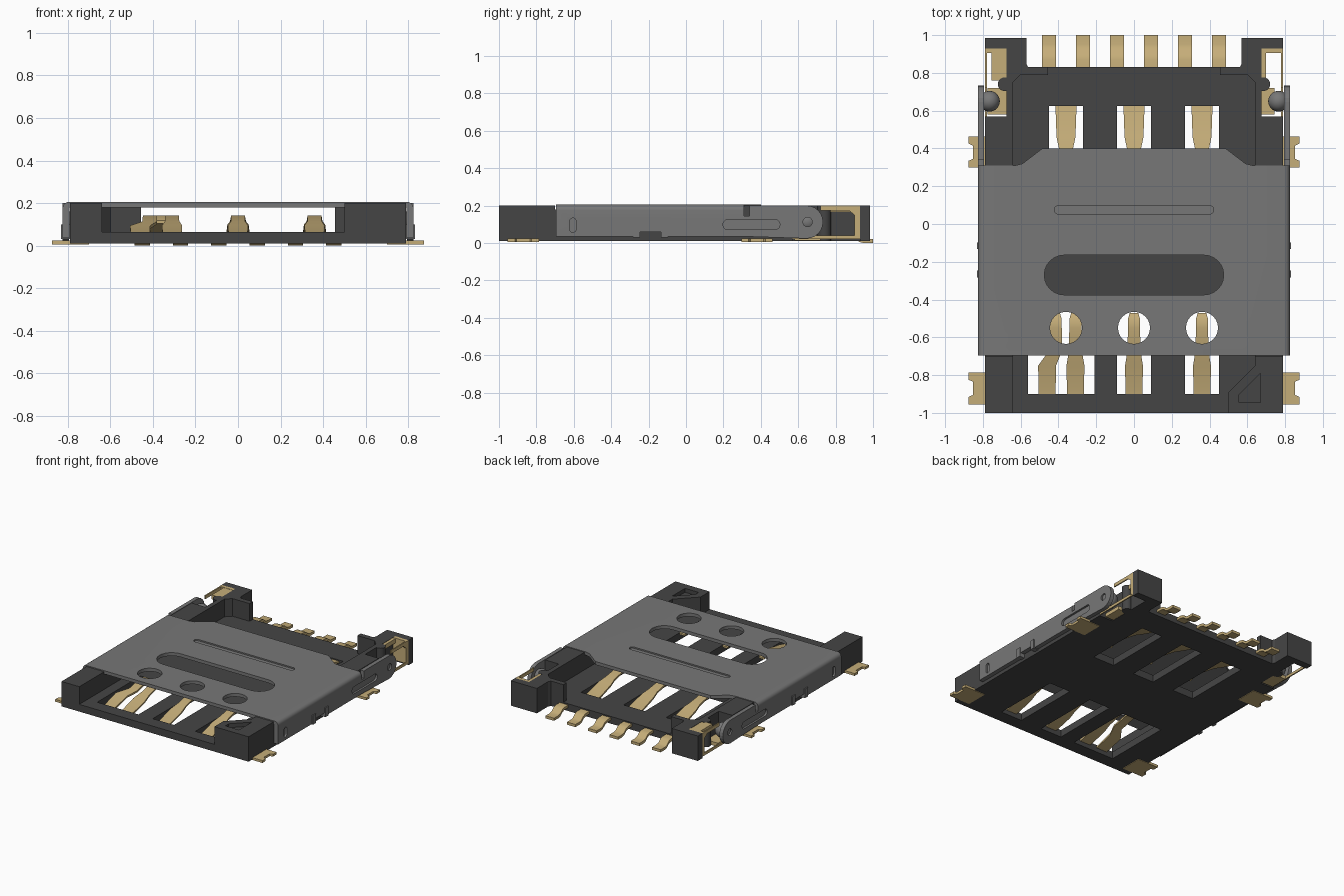
import bpy, bmesh, math
from mathutils import Vector

if "Cube" in bpy.data.objects:
    bpy.data.objects.remove(bpy.data.objects["Cube"])


def material(name, rgb):
    m = bpy.data.materials.new(name)
    m.diffuse_color = (*rgb, 1)
    m.use_nodes = True
    b = m.node_tree.nodes["Principled BSDF"]
    b.inputs["Base Color"].default_value = (*rgb, 1)
    b.inputs["Roughness"].default_value = 0.6
    return m


DARK = material("black plastic", (0.06, 0.06, 0.06))
GREY = material("grey steel", (0.185, 0.185, 0.185))
GOLD = material("gold plating", (0.56, 0.42, 0.19))


def finish(name, bm, mat):
    bmesh.ops.recalc_face_normals(bm, faces=bm.faces)
    me = bpy.data.meshes.new(name)
    bm.to_mesh(me)
    bm.free()
    ob = bpy.data.objects.new(name, me)
    bpy.context.collection.objects.link(ob)
    me.materials.append(mat)
    return ob


def prism(name, pts, lo, hi, mat, plane="xy", side=1):
    """Extrude a 2D outline along the axis normal to its plane; side=-1 mirrors it in x."""
    place = {"xy": lambda a, b, d: (side * a, b, d),
             "xz": lambda a, b, d: (side * a, d, b),
             "yz": lambda a, b, d: (side * d, a, b)}[plane]
    bm = bmesh.new()
    face = bm.faces.new([bm.verts.new(place(a, b, lo)) for a, b in pts])
    ext = bmesh.ops.extrude_face_region(bm, geom=[face])["geom"]
    shift = Vector(place(0, 0, hi - lo))
    bmesh.ops.translate(bm, vec=shift, verts=[g for g in ext if isinstance(g, bmesh.types.BMVert)])
    return finish(name, bm, mat)


def rect(x0, x1, y0, y1):
    return [(x0, y0), (x1, y0), (x1, y1), (x0, y1)]


def capsule(cx, cy, half, r, n=12):
    """Outline with round ends, long along the first axis; half=0 gives a circle."""
    pts = []
    for s, start in ((1, -90), (-1, 90)):
        for i in range(n + 1):
            if half == 0 and i == n:
                continue
            a = math.radians(start + 180 * i / n)
            pts.append((cx + s * half + r * math.cos(a), cy + r * math.sin(a)))
    return pts


def cut(ob, cutters):
    for c in cutters:
        m = ob.modifiers.new("cut", "BOOLEAN")
        m.operation, m.solver, m.object = "DIFFERENCE", "EXACT", c
    dg = bpy.context.evaluated_depsgraph_get()
    me = bpy.data.meshes.new_from_object(ob.evaluated_get(dg))
    ob.modifiers.clear()
    ob.data = me
    for c in cutters:
        bpy.data.objects.remove(c)


def ribbon(name, path, t, mat):
    """Bent flat strip through (x, y, z, width) stations."""
    bm = bmesh.new()
    rings = [[bm.verts.new(p) for p in ((x - w / 2, y, z), (x + w / 2, y, z),
                                        (x + w / 2, y, z + t), (x - w / 2, y, z + t))]
             for x, y, z, w in path]
    for a, b in zip(rings, rings[1:]):
        for i in range(4):
            j = (i + 1) % 4
            bm.faces.new((a[i], a[j], b[j], b[i]))
    bm.faces.new(rings[0])
    bm.faces.new(rings[-1])
    return finish(name, bm, mat)


def smooth(ob):
    bpy.ops.object.select_all(action="DESELECT")
    ob.select_set(True)
    bpy.context.view_layer.objects.active = ob
    bpy.ops.object.shade_smooth_by_angle(angle=math.radians(35))


# Tray floor with contact windows
floor = prism("tray_floor", rect(-0.64, 0.64, -1, 0.83), 0.01, 0.065, DARK)
windows = [rect(-0.56, -0.21, -0.9, -0.375)]
windows += [rect(x - 0.09, x + 0.09, -0.9, -0.375) for x in (0, 0.36)]
windows += [rect(x - 0.09, x + 0.09, 0.1, 0.625) for x in (-0.36, 0, 0.36)]
cut(floor, [prism("window_cutter", w, -0.1, 0.2, DARK) for w in windows])

# Plastic walls, rear towers and front corner blocks
rear = [(0.455, 0.83), (0.56, 0.83), (0.57, 0.85), (0.57, 0.985), (0.79, 0.985), (0.79, 0.93),
        (0.675, 0.93), (0.675, 0.57), (0.79, 0.57), (0.79, 0.31), (0.64, 0.31), (0.64, 0.75),
        (0.6, 0.79), (0.455, 0.79)]
for s, label in ((1, "left"), (-1, "right")):
    prism(label + "_rear_wall", rear, 0.01, 0.2, DARK, side=s)
    prism(label + "_side_wall", rect(0.64, 0.79, -0.7, 0.31), 0.01, 0.18, DARK, side=s)
    smooth(prism(label + "_rear_post", capsule(0.685, 0.74, 0, 0.036), 0.01, 0.2, DARK, side=s))
prism("right_front_block", rect(-0.79, -0.64, -1, -0.7), 0.01, 0.2, DARK)
corner = prism("left_front_block", [(0.5, -1), (0.79, -1), (0.79, -0.7), (0.64, -0.7),
                                    (0.64, -0.75), (0.5, -0.89)], 0.01, 0.2, DARK)
cut(corner, [prism("marker_cutter", [(0.555, -0.945), (0.67, -0.945), (0.67, -0.79), (0.555, -0.905)],
                   0.17, 0.3, DARK)])

# Folded steel cover: rounded channel section, then openings
arc = [(0.795 + 0.03 * math.cos(a), 0.175 + 0.03 * math.sin(a))
       for a in (math.radians(15 * i) for i in range(7))]
half = [(0.825, 0.035)] + arc
inner = [(0.792, 0.18), (0.792, 0.035)]
section = half + [(-x, z) for x, z in reversed(half)] + [(-x, z) for x, z in reversed(inner)] + inner
cover = prism("steel_cover", section, -0.695, 0.4, GREY, "xz")
tools = [prism("slot_cutter", capsule(0, -0.27, 0.37, 0.105), 0.1, 0.3, GREY),
         prism("rib_cutter", capsule(0, 0.075, 0.4, 0.022), 0.195, 0.3, GREY)]
tools += [prism("hole_cutter", capsule(x, -0.55, 0, 0.085), 0.1, 0.3, GREY) for x in (-0.36, 0, 0.36)]
for s in (1, -1):
    tools.append(prism("rear_corner_cutter", [(0.47, 0.41), (0.485, 0.4), (0.59, 0.32), (0.63, 0.31),
                                              (0.9, 0.31), (0.9, 0.41)], -0.1, 0.3, GREY, side=s))
    tools.append(prism("latch_cutter", rect(-0.28, -0.1, 0, 0.06), 0.7, 0.9, GREY, "yz", s))
    tools.append(prism("oval_cutter", [(z - 0.7, y) for z, y in
                                       [(b, a) for a, b in capsule(0.095, 0.095, 0.02, 0.018)]],
                       0.81, 0.9, GREY, "yz", s))
    tools.append(prism("groove_cutter", capsule(0.35, 0.098, 0.125, 0.027), 0.81, 0.9, GREY, "yz", s))
cut(cover, tools)
smooth(cover)

# Detent arms, latch hooks and bosses on both sides
tip = [(0.645 + 0.088 * math.cos(a), 0.112 + 0.088 * math.sin(a))
       for a in (math.radians(-90 + 15 * i) for i in range(13))]
for s, label in ((1, "left"), (-1, "right")):
    arm = prism(label + "_detent_arm", [(0.31, 0.035)] + tip + [(0.34, 0.2), (0.34, 0.145), (0.31, 0.145)],
                0.795, 0.825, GREY, "yz", s)
    cut(arm, [prism("groove_cutter", capsule(0.35, 0.098, 0.125, 0.027), 0.81, 0.9, GREY, "yz", s),
              prism("dimple_cutter", capsule(0.65, 0.112, 0, 0.025), 0.812, 0.9, GREY, "yz", s)])
    bm = bmesh.new()
    bmesh.ops.create_uvsphere(bm, u_segments=20, v_segments=12, radius=0.055)
    for v in bm.verts:
        v.co = (s * (0.765 + v.co.x), 0.65 + v.co.y, 0.112 + v.co.z)
        v.co.x = max(-0.82, min(0.82, v.co.x))
    smooth(finish(label + "_detent_boss", bm, GREY))
    for y in (-0.265, -0.115):
        prism(label + "_latch_hook", rect(y - 0.018, y + 0.018, 0.03, 0.1), 0.79, 0.832, GREY, "yz", s)

    # Solder tabs with a notched outer edge
    for y, h in ((-0.87, 0.085), (0.38, 0.082)):
        prism(label + "_solder_tab", [(0.7, y - h), (0.875, y - h), (0.875, y - 0.045), (0.852, y - 0.035),
                                      (0.852, y + 0.035), (0.875, y + 0.045), (0.875, y + h), (0.7, y + h)],
              0.006, 0.024, GOLD, side=s)

    # Switch contact in the rear recess
    prism(label + "_switch_foot", rect(0.672, 0.745 if s > 0 else 0.775, 0.58, 0.72), 0.012, 0.04, GOLD, side=s)
    prism(label + "_switch_back", rect(0.675, 0.79, 0.905, 0.932), 0.03, 0.2, GOLD, side=s)
    prism(label + "_switch_spring", rect(0.675, 0.698 if s > 0 else 0.755, 0.76, 0.93), 0.165, 0.198, GOLD, side=s)
    prism(label + "_switch_frame", [(0.57, 0.02), (0.93, 0.02), (0.93, 0.2), (0.72, 0.2), (0.72, 0.175),
                                    (0.87, 0.175), (0.9, 0.15), (0.9, 0.04), (0.57, 0.04)],
          0.779, 0.788, GOLD, "yz", s)

# Spring contacts
for x in (-0.36, 0, 0.36):
    smooth(ribbon("rear_contact", [(x, 0.66, 0.04, 0.11), (x, 0.6, 0.045, 0.11), (x, 0.46, 0.085, 0.1),
                                   (x, 0.4, 0.1, 0.075), (x, 0.24, 0.128, 0.065), (x, 0.19, 0.126, 0.065),
                                   (x, 0.15, 0.105, 0.06)], 0.014, GOLD))
for x0, x1 in ((-0.46, -0.415), (-0.31, -0.31), (0, 0), (0.36, 0.36)):
    smooth(ribbon("front_contact", [(x0, -0.93, 0.04, 0.09), (x0, -0.88, 0.045, 0.09), (x0, -0.75, 0.08, 0.095),
                                    (x1, -0.67, 0.1, 0.068), (x1, -0.55, 0.127, 0.065),
                                    (x1, -0.5, 0.124, 0.062), (x1, -0.47, 0.105, 0.045)], 0.014, GOLD))

# Rear terminals, stepped down to the board
for i in range(6):
    x = -0.45 + 0.18 * i
    smooth(ribbon("rear_terminal", [(x, y, z, 0.072) for y, z in
                                    ((0.8, 0.036), (0.87, 0.036), (0.9, 0.028), (0.925, 0.006),
                                     (0.95, 0), (1, 0))], 0.02, GOLD))
